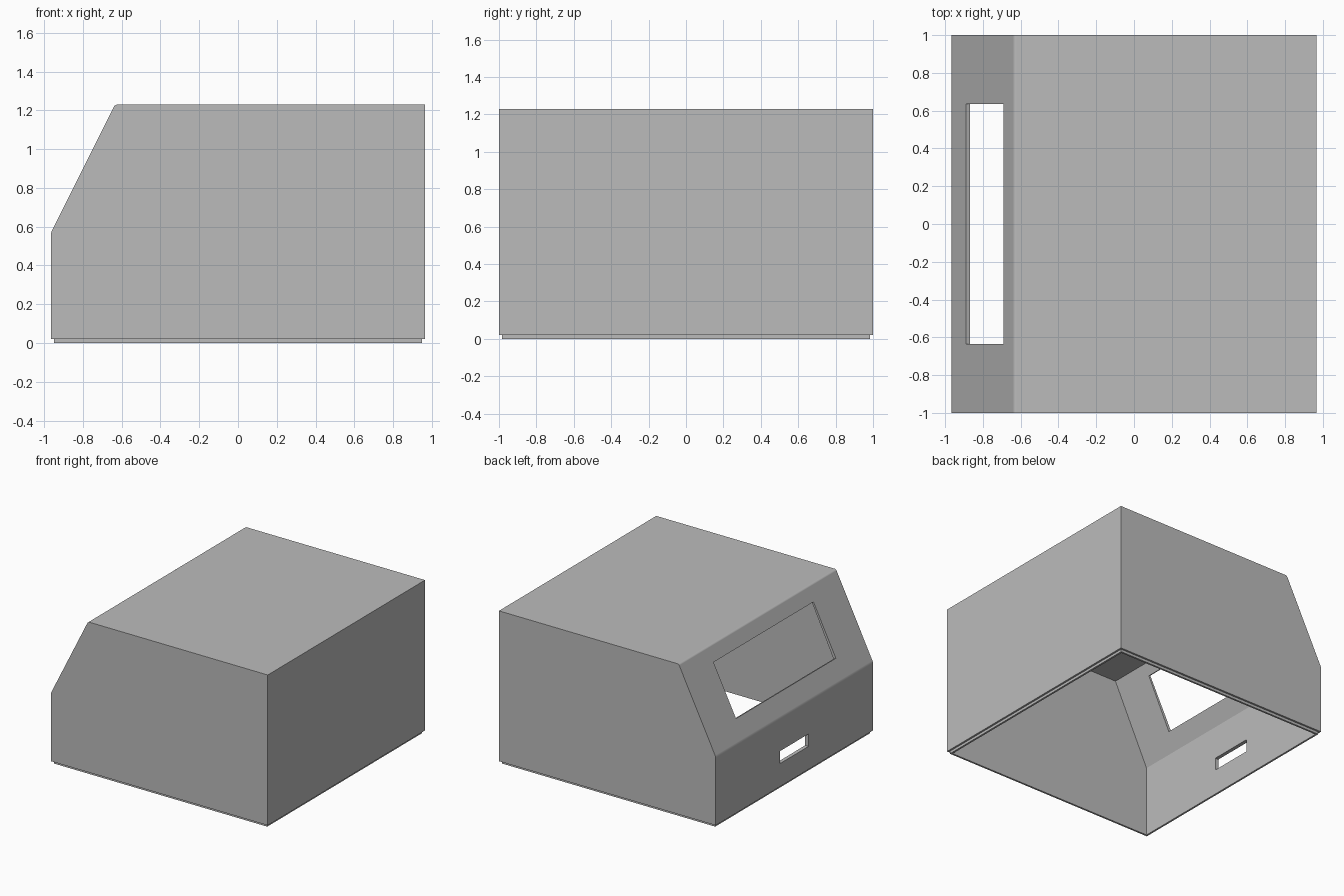
import bpy, bmesh, math

cube = bpy.data.objects.get("Cube")
if cube:
    bpy.data.objects.remove(cube, do_unlink=True)

HALF_X, HALF_Y, TOP = 0.965, 1.0, 1.23
KINK_Z, SLOPE_X = 0.57, -0.635
WALL, STEP = 0.03, 0.015

grey = bpy.data.materials.new("plain grey")
grey.use_nodes = True
grey.diffuse_color = (0.5, 0.5, 0.5, 1)
grey.node_tree.nodes["Principled BSDF"].inputs["Base Color"].default_value = (0.5, 0.5, 0.5, 1)


def prism(name, profile, half_y, soften=()):
    """Extrude an x-z profile along y; soften lists the profile corners to round."""
    bm = bmesh.new()
    front = [bm.verts.new((x, -half_y, z)) for x, z in profile]
    back = [bm.verts.new((x, half_y, z)) for x, z in profile]
    bm.faces.new(front)
    bm.faces.new(back[::-1])
    n = len(profile)
    for i in range(n):
        j = (i + 1) % n
        bm.faces.new((front[i], back[i], back[j], front[j]))
    if soften:
        edges = [bm.edges.get((front[i], back[i])) for i in soften]
        bmesh.ops.bevel(bm, geom=edges, offset=0.012, segments=4, profile=0.5, affect='EDGES')
    bmesh.ops.recalc_face_normals(bm, faces=bm.faces[:])
    mesh = bpy.data.meshes.new(name)
    bm.to_mesh(mesh)
    bm.free()
    mesh.materials.append(grey)
    obj = bpy.data.objects.new(name, mesh)
    bpy.context.collection.objects.link(obj)
    return obj


def box_profile(hx, z0, z1):
    return [(-hx, z0), (hx, z0), (hx, z1), (-hx, z1)]


# Outer housing with a sloped face on the -x side
shell = prism("housing_shell",
              [(-HALF_X, 0.02), (HALF_X, 0.02), (HALF_X, TOP), (SLOPE_X, TOP), (-HALF_X, KINK_Z)],
              HALF_Y, soften=(3, 4))

# Stepped lip under the rim
lip = prism("rim_lip", box_profile(HALF_X - STEP, 0, 0.1), HALF_Y - STEP)

# Hollow interior, open at the bottom
inner = HALF_X - WALL
cavity = prism("cavity_cutter",
               [(-inner, -0.1), (inner, -0.1), (inner, TOP - WALL), (SLOPE_X, TOP - WALL), (-inner, KINK_Z)],
               HALF_Y - WALL)

# Display opening, cut square to the slope
window = prism("window_cutter", box_profile(0.1, -0.1 * math.sqrt(5), 0.1 * math.sqrt(5)), 0.635)
window.location = (-0.79, 0, 0.92)
window.rotation_euler.y = math.atan2(SLOPE_X + HALF_X, TOP - KINK_Z)

# Small slot in the upright wall
slot = prism("slot_cutter", box_profile(0.1, -0.05, 0.05), 0.18)
slot.location = (-HALF_X, 0, 0.255)

bpy.context.view_layer.update()
bpy.ops.object.select_all(action='DESELECT')
shell.select_set(True)
bpy.context.view_layer.objects.active = shell
for tool, operation in ((lip, 'UNION'), (cavity, 'DIFFERENCE'), (window, 'DIFFERENCE'), (slot, 'DIFFERENCE')):
    tool.hide_render = True
    mod = shell.modifiers.new(tool.name, 'BOOLEAN')
    mod.operation, mod.object, mod.solver = operation, tool, 'EXACT'
    bpy.ops.object.modifier_apply(modifier=mod.name)
    bpy.data.objects.remove(tool, do_unlink=True)

# Soft shading only on the two rounded edges
bpy.ops.object.shade_smooth_by_angle(angle=math.radians(20))
weighted = shell.modifiers.new("even_normals", 'WEIGHTED_NORMAL')
weighted.keep_sharp = True
